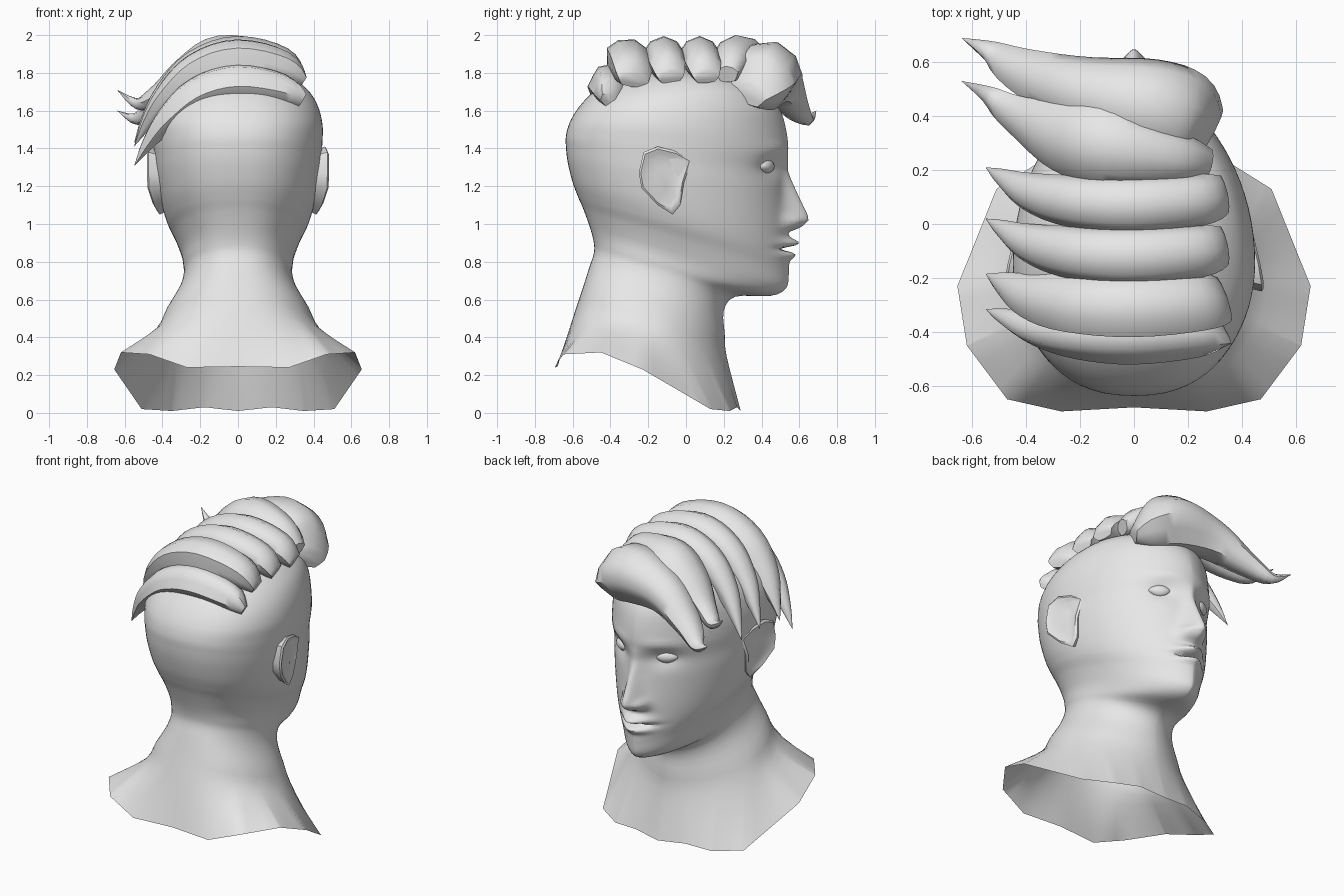
import bpy, bmesh, math
from mathutils import Vector

if "Cube" in bpy.data.objects:
    bpy.data.objects.remove(bpy.data.objects["Cube"])

grey = bpy.data.materials.new("plain_grey")
grey.diffuse_color = (0.8, 0.8, 0.8, 1)
grey.use_nodes = True
grey.node_tree.nodes["Principled BSDF"].inputs["Base Color"].default_value = grey.diffuse_color


def finish(name, bm, angle=40, mirror=False, closed=True):
    if closed:
        bmesh.ops.recalc_face_normals(bm, faces=bm.faces)
    me = bpy.data.meshes.new(name)
    bm.to_mesh(me)
    bm.free()
    ob = bpy.data.objects.new(name, me)
    bpy.context.collection.objects.link(ob)
    me.materials.append(grey)
    if mirror:
        m = ob.modifiers.new("mirror", 'MIRROR')
        m.use_clip = True
        m.merge_threshold = 0.0005
    bpy.ops.object.select_all(action='DESELECT')
    bpy.context.view_layer.objects.active = ob
    ob.select_set(True)
    bpy.ops.object.shade_smooth_by_angle(angle=math.radians(angle))
    return ob


def spline(p0, p1, p2, p3, t):
    return 0.5 * (2 * p1 + (p2 - p0) * t + (2 * p0 - 5 * p1 + 4 * p2 - p3) * t * t
                  + (3 * p1 - p0 - 3 * p2 + p3) * t ** 3)


def resample(keys, counts):
    out = []
    for i in range(len(keys) - 1):
        a, d = keys[max(i - 1, 0)], keys[min(i + 2, len(keys) - 1)]
        out += [spline(a, keys[i], keys[i + 1], d, s / counts[i]) for s in range(counts[i])]
    return out + [keys[-1]]


def lerp(table, z):
    if z <= table[0][0] or z >= table[-1][0]:
        return 0.0
    for (a, u), (b, v) in zip(table, table[1:]):
        if a <= z <= b:
            return u + (v - u) * (z - a) / (b - a)


def bump(d, w):
    return math.exp(-(d / w) ** 2)


# ---- head, neck and shoulders: half rings from the front round to the back
HALF = 44
THETA = [math.pi * (k / HALF) ** 1.4 for k in range(HALF + 1)]
hem = [(0, .29, .01), (.18, .27, .03), (.35, .23, .01), (.51, .13, .02), (.655, -.23, .23),
       (.62, -.45, .32), (.47, -.65, .31), (.27, -.695, .24), (0, -.68, .245)]
# front y, front z, back y, back z, half width, y of widest point, front sharpness
levels = [(.215, .30, -.59, .53, .445, -.20, 1.1), (.205, .42, -.55, .65, .38, -.18, 1.15),
          (.20, .54, -.512, .77, .31, -.15, 1.1),
          (.26, .615, -.488, .845, .287, -.13, 1.15), (.45, .62, -.488, .90, .29, -.12, 1.3),
          (.53, .66, -.505, .97, .30, -.10, 1.35), (.545, .75, -.54, 1.07, .335, -.10, 1.35),
          (.545, .85, -.57, 1.14, .375, -.10, 1.3), (.54, .97, -.60, 1.22, .405, -.12, 1.25),
          (.525, 1.15, -.625, 1.32, .43, -.13, 1.2), (.52, 1.27, -.635, 1.40, .44, -.14, 1.2),
          (.54, 1.38, -.635, 1.47, .447, -.14, 1.2), (.53, 1.50, -.61, 1.55, .447, -.14, 1.2),
          (.49, 1.62, -.55, 1.64, .42, -.11, 1.1), (.40, 1.72, -.46, 1.72, .36, -.05, 1),
          (.25, 1.79, -.30, 1.79, .25, -.03, 1), (.02, 1.83, -.04, 1.83, .02, -.01, 1)]
counts = [4, 3, 3, 3, 4, 3, 6, 9, 12, 14, 9, 8, 5, 4, 4, 3, 3]


def hem_point(th):
    f = th / math.pi * 8
    if abs(f - round(f)) < .127:      # keep the corners of the hem
        f = round(f)
    i = min(int(f), 7)
    return Vector(hem[i]).lerp(Vector(hem[i + 1]), f - i)


def ring_point(lv, th):
    yf, zf, yb, zb, hw, yw, e = lv
    s, c = max(math.sin(th), 0), math.cos(th)
    x = hw * s ** (e if c > 0 else .85)
    y = yw + c * ((yf - yw) if c > 0 else (yw - yb))
    return Vector((x, y, zf + (zb - zf) * (yf - y) / (yf - yb)))


nose = [(.955, 0), (.985, .075), (1.02, .113), (1.05, .11), (1.15, .07), (1.28, .02), (1.37, 0)]


def face_relief(p):
    x, y, z = p
    if y < .25 or z < .7 or z > 1.5:
        return 0
    d = lerp(nose, z) * bump(x, .042 + .12 * max(0, min(1.2 - z, .2)))      # nose
    d += .03 * bump(x - .065, .025) * bump(z - 1.015, .03)                   # nostril wings
    d -= .03 * bump(x - .16, .08) * bump(z - 1.305, .055)                    # eye sockets
    d += .010 * bump(x - .15, .1) * bump(z - 1.40, .03)                      # brows
    d += bump(x, .085) * (.055 * bump(z - .90, .024) + .035 * bump(z - .835, .022)
                          - .06 * bump(z - .868, .012))                      # lips
    return d


columns = []
for th in THETA:
    keys = [hem_point(th)] + [ring_point(lv, th) for lv in levels]
    col = resample(keys, counts)
    for p in col:
        p.y += face_relief(p)
    columns.append(col)
bm = bmesh.new()
grid = [[bm.verts.new((0 if k in (0, HALF) else p.x, p.y, p.z)) for p in col]
        for k, col in enumerate(columns)]
for a, b in zip(grid, grid[1:]):
    for j in range(len(a) - 1):
        bm.faces.new((a[j], b[j], b[j + 1], a[j + 1]))
bm.faces.new([col[-1] for col in grid])
bm.normal_update()
if grid[0][60].normal.y < 0:
    bmesh.ops.reverse_faces(bm, faces=bm.faces)
finish("head_and_neck", bm, 60, mirror=True, closed=False)

# ---- eyes: flattened balls in the sockets
bm = bmesh.new()
bmesh.ops.create_uvsphere(bm, u_segments=16, v_segments=10, radius=1)
for v in bm.verts:
    x, y, z = v.co
    v.co = (.16 + .06 * x, .425 + .036 * y - .026 * x, 1.305 + .038 * z * (1 - .4 * x * x))
finish("eyes", bm, 60, mirror=True)

# ---- ears: rim, inner lip and shallow hollow lofted from one outline (y, z)
outline = [(.03, 1.34), (-.05, 1.385), (-.15, 1.41), (-.225, 1.38), (-.25, 1.27), (-.235, 1.19),
           (-.15, 1.10), (-.07, 1.05), (-.03, 1.10), (-.01, 1.22)]
cy, cz = -.12, 1.25


def ear_ring(bm, scale, lift):
    ring = []
    for y, z in outline:
        yy, zz = cy + (y - cy) * scale, cz + (z - cz) * scale
        flare = .425 + .048 * min(1, max(0, -yy / .2)) + .18 * min(0, zz - 1.2)
        flare -= .3 * max(0, yy)
        ring.append(bm.verts.new((flare + lift, yy, zz)))
    return ring


bm = bmesh.new()
rings = [ear_ring(bm, s, l) for s, l in ((.85, -.10), (.95, -.025), (1, 0), (.92, .008),
                                         (.80, 0), (.65, -.008), (.3, -.008))]
for a, b in zip(rings, rings[1:]):
    for i in range(len(a)):
        j = (i + 1) % len(a)
        bm.faces.new((a[i], a[j], b[j], b[i]))
bm.faces.new(rings[-1])
bm.faces.new(rings[0])
finish("ears", bm, 50, mirror=True)

# ---- hair: locks swept across the crown, rounded section tapering to a tip
SECTION = [(-.65, -.2), (-.85, .15), (-1, .5), (-.65, .83), (0, 1), (.65, .83), (1, .5), (.85, .15),
           (.65, -.2), (0, -.3)]


def hair_lock(name, path, widths, heights, roll):
    steps = [4] * (len(path) - 1)
    pts = resample([Vector(p) for p in path], steps)
    ws, hs = resample(widths, steps), resample(heights, steps)
    bm = bmesh.new()
    loops = []
    for i in range(len(pts) - 1):
        t = (pts[i + 1] - pts[max(i - 1, 0)]).normalized()
        side = Vector((0, math.cos(roll), math.sin(roll)))
        side = (side - t * side.dot(t)).normalized()
        up = side.cross(t)
        loops.append([bm.verts.new(pts[i] + side * (a * max(ws[i], .004)) + up * (b * max(hs[i], .004)))
                      for a, b in SECTION])
    n = len(SECTION)
    for a, b in zip(loops, loops[1:]):
        for i in range(n):
            bm.faces.new((a[i], a[(i + 1) % n], b[(i + 1) % n], b[i]))
    tip = bm.verts.new(pts[-1])
    for i in range(n):
        bm.faces.new((loops[-1][i], loops[-1][(i + 1) % n], tip))
    bm.faces.new(loops[0])
    finish(name, bm, 55)


arc = [(.325, 1.76, .02), (.23, 1.80, 0), (0, 1.83, -.018), (-.20, 1.78, -.005), (-.36, 1.66, .03),
       (-.47, 1.54, .08), (-.55, 1.43, .12)]
# centre y, lift, width, height, roll back
rows = [(.09, 0, 1.02, 1, 0), (-.10, 0, 1.03, 1, 0), (-.305, -.02, 1.22, 1.06, -.3),
        (-.435, -.125, .95, .97, -.8)]
for i, (y, dz, wide, tall, roll) in enumerate(rows):
    hair_lock("crown_lock_%d" % (i + 1), [(x, y + dy, z + dz) for x, z, dy in arc],
              [w * wide for w in (.07, .095, .105, .095, .07, .035, 0)],
              [h * tall for h in (.05, .135, .165, .145, .10, .05, 0)], roll)

hair_lock("second_lock", [(.265, .22, 1.77), (.14, .25, 1.81), (-.08, .29, 1.82), (-.24, .33, 1.76),
                          (-.40, .40, 1.66), (-.53, .47, 1.62), (-.64, .53, 1.71)],
          [.06, .10, .14, .13, .08, .04, 0], [.07, .15, .18, .14, .09, .05, 0], .1)
hair_lock("forelock", [(.27, .32, 1.66), (.18, .37, 1.68), (.03, .415, 1.715), (-.18, .475, 1.70),
                       (-.38, .55, 1.61), (-.53, .63, 1.54), (-.64, .69, 1.60)],
          [.11, .17, .175, .13, .09, .045, 0], [.08, .22, .26, .19, .11, .055, 0], -.25)
